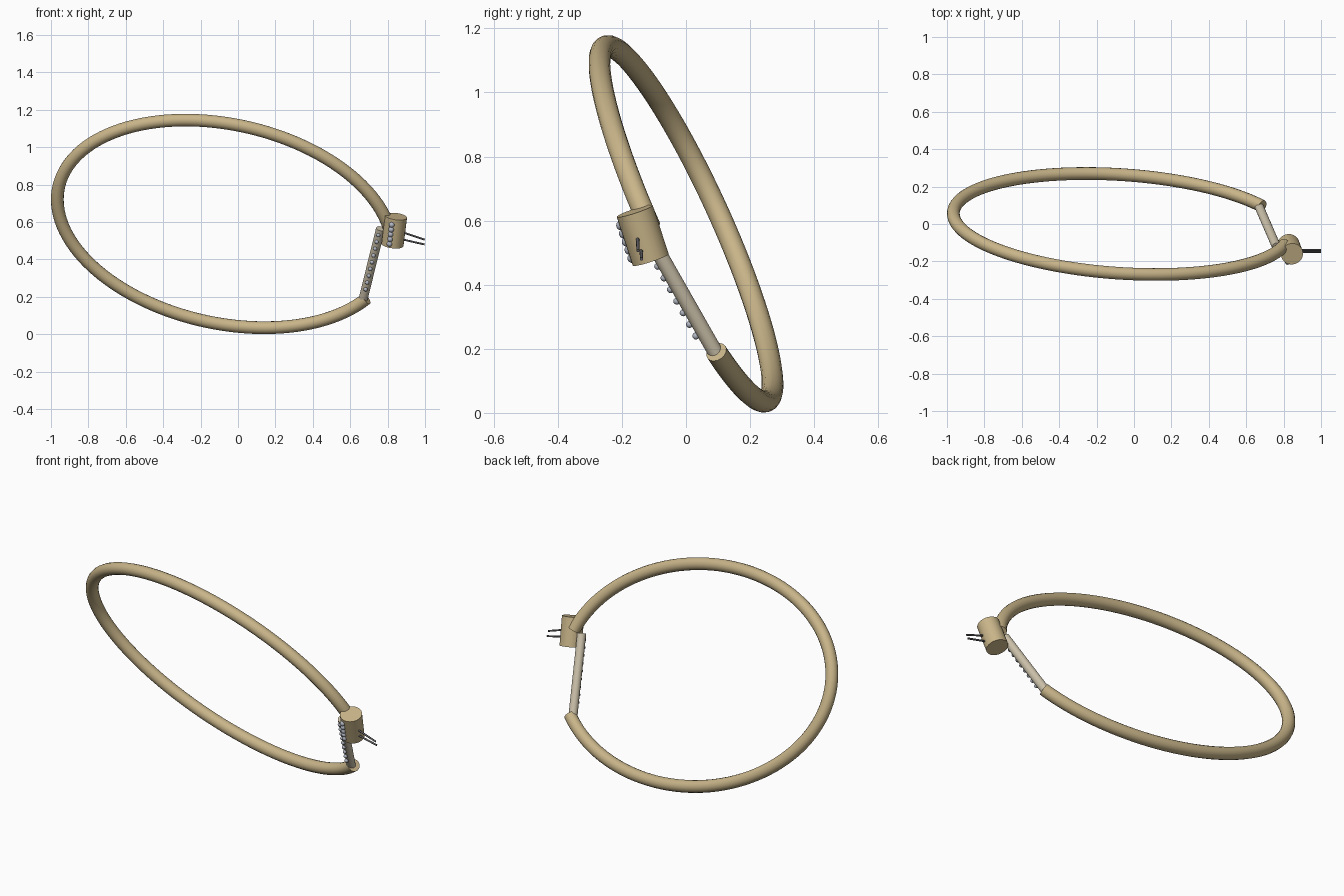
import bpy
from math import cos, sin, radians
from mathutils import Vector as V

if "Cube" in bpy.data.objects:
    bpy.data.objects.remove(bpy.data.objects["Cube"])


def material(name, rgb):
    m = bpy.data.materials.new(name)
    m.diffuse_color = (*rgb, 1)
    m.use_nodes = True
    m.node_tree.nodes["Principled BSDF"].inputs["Base Color"].default_value = m.diffuse_color
    return m


TAN = material("tan", (0.58, 0.46, 0.25))
BEIGE = material("beige", (0.60, 0.53, 0.40))
STEEL = material("steel", (0.45, 0.48, 0.55))
DARK = material("dark_metal", (0.12, 0.12, 0.13))


def finish(ob, name, mat):
    ob.name = name
    ob.data.materials.append(mat)
    bpy.ops.object.shade_smooth_by_angle(angle=radians(40))
    return ob


def rod(name, a, b, r, mat, sides=32):
    a, b = V(a), V(b)
    bpy.ops.mesh.primitive_cylinder_add(vertices=sides, radius=r, depth=(b - a).length, location=(a + b) / 2)
    ob = bpy.context.object
    ob.rotation_euler = (b - a).to_track_quat('Z', 'Y').to_euler()
    return finish(ob, name, mat)


def bead_row(name, a, b, count, r, mat):
    a, b = V(a), V(b)
    for i in range(count):
        bpy.ops.mesh.primitive_uv_sphere_add(segments=16, ring_count=10, radius=r,
                                             location=a.lerp(b, i / (count - 1)))
        finish(bpy.context.object, f"{name}_{i + 1}", mat)


# open oval hoop, swept along a tilted ellipse
curve = bpy.data.curves.new("hoop", 'CURVE')
curve.dimensions = '3D'
curve.bevel_depth = 0.034
curve.bevel_resolution = 6
curve.use_fill_caps = True
spline = curve.splines.new('POLY')
N = 110
spline.points.add(N - 1)
for i, p in enumerate(spline.points):
    t = radians(12.5 + (327.5 - 12.5) * i / (N - 1))
    p.co = (-0.07 + 0.896 * cos(t),
            0.27 * cos(t + radians(102)),
            0.59 + 0.555 * cos(t - radians(103.6)), 1)
hoop = bpy.data.objects.new("hoop", curve)
bpy.context.collection.objects.link(hoop)
bpy.context.view_layer.objects.active = hoop
hoop.select_set(True)
bpy.ops.object.convert(target='MESH')
finish(bpy.context.object, "hoop", TAN)

# straight bar closing the gap, with beads on its front
rod("bar", (0.667, 0.097, 0.18), (0.762, -0.122, 0.565), 0.024, BEIGE)
bead_row("bar_bead", (0.682, 0.031, 0.24), (0.75, -0.128, 0.53), 9, 0.011, STEEL)

# clasp drum with its column of beads
rod("clasp_drum", (0.826, -0.11, 0.478), (0.845, -0.16, 0.63), 0.059, TAN, 48)
bead_row("drum_bead", (0.81, -0.168, 0.483), (0.822, -0.203, 0.585), 5, 0.015, STEEL)

# two thin pins pointing right
rod("upper_pin", (0.84, -0.151, 0.559), (0.998, -0.15, 0.506), 0.005, DARK, 12)
rod("lower_pin", (0.84, -0.14, 0.516), (0.998, -0.139, 0.48), 0.005, DARK, 12)
